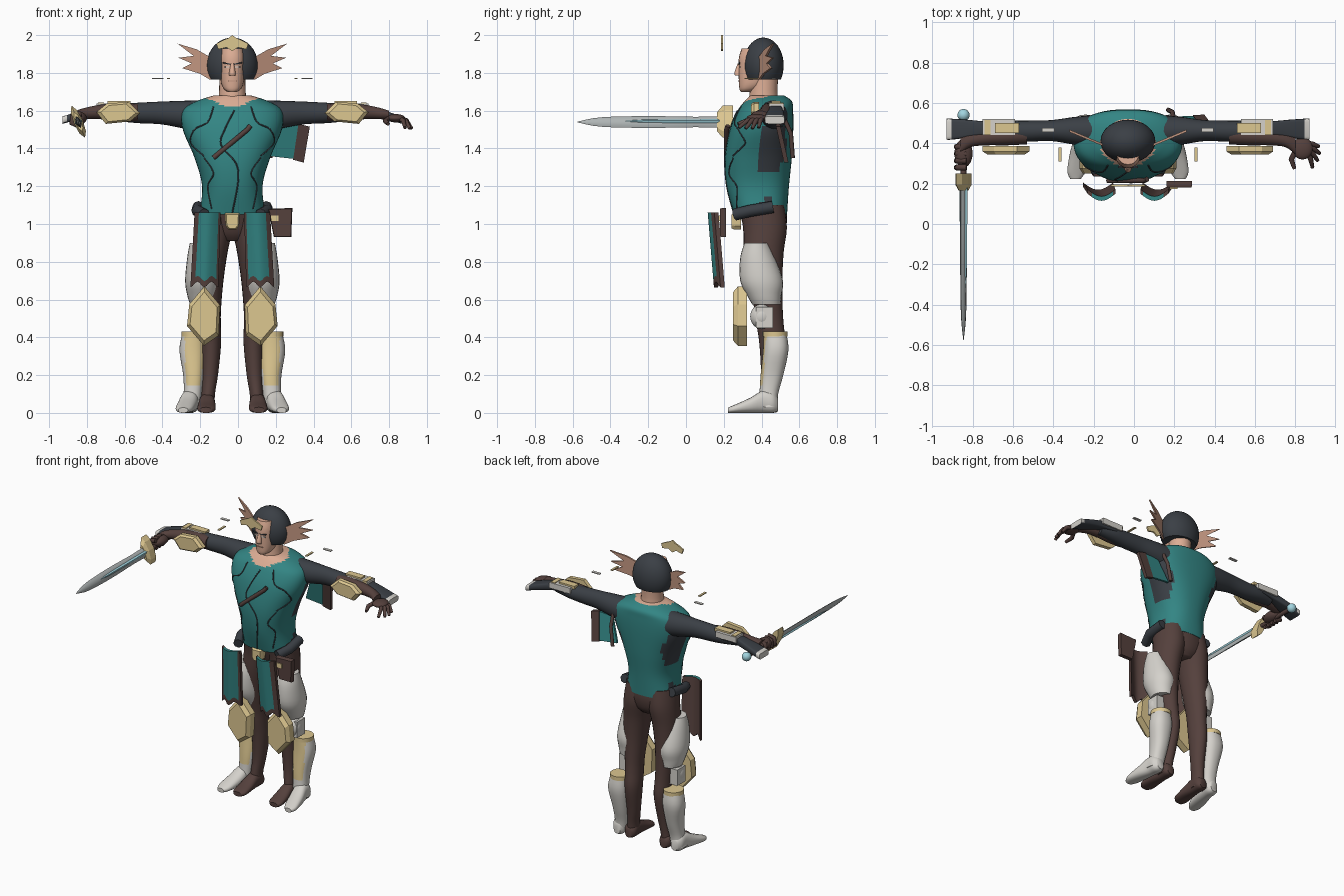
import bpy, bmesh, math
from mathutils import Vector

if "Cube" in bpy.data.objects:
    bpy.data.objects.remove(bpy.data.objects["Cube"])

CX = -0.03  # symmetry plane of the figure

def mat(name, *c):
    m = bpy.data.materials.new(name)
    m.diffuse_color = (*c, 1)
    m.use_nodes = True
    m.node_tree.nodes["Principled BSDF"].inputs["Base Color"].default_value = m.diffuse_color
    return m

TEAL = mat("teal cloth", .033, .235, .23)
BROWN = mat("brown leather", .09, .052, .046)
DARK = mat("charcoal", .043, .05, .06)
GOLD = mat("pale gold", .72, .57, .28)
WHITE = mat("white armour", .66, .64, .60)
SKIN = mat("skin", .72, .42, .30)
WING = mat("wing tan", .55, .31, .22)
CYAN = mat("ice blue", .36, .66, .74)
STEEL = mat("steel", .43, .46, .46)

def finish(name, bm, mats, smooth=None, rule=None):
    bmesh.ops.recalc_face_normals(bm, faces=bm.faces[:])
    if rule:
        for f in bm.faces:
            c = f.calc_center_median()
            f.material_index = rule(Vector((c.x - CX, c.y, c.z)), f.normal)
    me = bpy.data.meshes.new(name)
    bm.to_mesh(me)
    bm.free()
    for m in (mats if isinstance(mats, tuple) else (mats,)):
        me.materials.append(m)
    ob = bpy.data.objects.new(name, me)
    bpy.context.collection.objects.link(ob)
    if smooth:
        bpy.ops.object.select_all(action='DESELECT')
        ob.select_set(True)
        bpy.context.view_layer.objects.active = ob
        bpy.ops.object.shade_smooth_by_angle(angle=math.radians(smooth))
    return ob

def spline(rows, steps):
    out = []
    for i in range(len(rows) - 1):
        p0, p1, p2, p3 = (rows[max(0, min(len(rows) - 1, i + k))] for k in (-1, 0, 1, 2))
        for j in range(steps):
            t = j / steps
            out.append([.5 * (2*b + (c - a)*t + (2*a - 5*b + 4*c - d)*t*t + (3*b - a - 3*c + d)*t**3)
                        for a, b, c, d in zip(p0, p1, p2, p3)])
    return out + [list(rows[-1])]

# rows: (position along axis, two centre coordinates, two radii)
def loft(name, rows, mats, axis='z', s=1, n=24, e=2.0, steps=4, rule=None):
    bm = bmesh.new()
    rings = []
    for t, cu, cv, ru, rv in spline(rows, steps):
        ring = []
        for k in range(n):
            a = 2 * math.pi * k / n
            u, v = math.cos(a), math.sin(a)
            u = cu + ru * math.copysign(abs(u) ** (2 / e), u)
            v = cv + rv * math.copysign(abs(v) ** (2 / e), v)
            x, y, z = {'z': (u, v, t), 'x': (t, u, v), 'y': (u, t, v)}[axis]
            ring.append(bm.verts.new((CX + s * x, y, z)))
        rings.append(ring)
    for a, b in zip(rings, rings[1:]):
        for k in range(n):
            bm.faces.new((a[k], a[k-1], b[k-1], b[k]))
    bm.faces.new(rings[0])
    bm.faces.new(rings[-1])
    return finish(name, bm, mats, 50, rule)

# flat outline in x-z, extruded in y, with an optional shrunk front and a y slant
def prism(name, pts, y0, y1, mats, s=1, taper=1, slant=0, lean=0, rule=None):
    bm = bmesh.new()
    mx = sum(p[0] for p in pts) / len(pts)
    mz = sum(p[1] for p in pts) / len(pts)
    layers = [(y0, taper), (y1, 1)]
    if taper < 1:
        layers = [(y0, taper), (y0 + .35 * (y1 - y0), 1), (y1, 1)]
    R = [[bm.verts.new((CX + s * (mx + (x - mx)*k), y + slant*(x - mx) + lean*(z - mz), mz + (z - mz)*k))
          for x, z in pts] for y, k in layers]
    for a, b in zip(R, R[1:]):
        for k in range(len(pts)):
            bm.faces.new((a[k], a[k-1], b[k-1], b[k]))
    bm.faces.new(R[0])
    bm.faces.new(R[-1])
    return finish(name, bm, mats, rule=rule)

def box(name, x0, x1, y0, y1, z0, z1, m, s=1):
    return prism(name, [(x0, z0), (x1, z0), (x1, z1), (x0, z1)], y0, y1, m, s)

def tube(name, pts, r, m, s=1):
    cu = bpy.data.curves.new(name, 'CURVE')
    cu.dimensions, cu.bevel_depth, cu.bevel_resolution, cu.use_fill_caps = '3D', r, 2, True
    sp = cu.splines.new('POLY')
    sp.points.add(len(pts) - 1)
    for p, q in zip(sp.points, pts):
        p.co = (CX + s * q[0], q[1], q[2], 1)
        p.radius = q[3] if len(q) > 3 else 1
    cu.materials.append(m)
    ob = bpy.data.objects.new(name, cu)
    bpy.context.collection.objects.link(ob)
    return ob

def ball(name, x, y, z, rx, ry, rz, m, s=1, cut=None):
    bm = bmesh.new()
    bmesh.ops.create_uvsphere(bm, u_segments=32, v_segments=20, radius=1)
    for v in bm.verts:
        v.co = (CX + s * (x + v.co.x*rx), y + v.co.y*ry, z + v.co.z*rz)
    if cut:
        bmesh.ops.bisect_plane(bm, geom=bm.verts[:] + bm.edges[:] + bm.faces[:],
                               plane_co=(0, 0, cut), plane_no=(0, 0, -1), clear_outer=True)
        bmesh.ops.holes_fill(bm, edges=[e for e in bm.edges if e.is_boundary], sides=0)
    return finish(name, bm, m, 50)

# Tunic with open neckline and dark side panels
def tunic_rule(c, n):
    d = abs(c.x)
    if c.z > 1.61 + .4 * d and c.y < .44 and d < .13: return 1
    if d > .15 and c.y > .39 and 1.28 < c.z < 1.52 and c.y < .53: return 2
    if d > .1 and c.z < 1.17 - 2 * abs(c.y - .43): return 2
    return 0
torso = loft("tunic", [(1.05, 0, .395, .175, .14), (1.2, 0, .38, .16, .165), (1.35, 0, .383, .2, .177),
    (1.5, 0, .4, .262, .168), (1.6, 0, .42, .262, .147), (1.65, 0, .435, .19, .125),
    (1.68, 0, .43, .1, .09)], (TEAL, SKIN, DARK), n=48, e=2.4, steps=6, rule=tunic_rule)

# Seams laid on the tunic front
bpy.context.view_layer.update()
def seam(name, pts, s=1):
    out = []
    for x, z in spline(pts, 6):
        hit, p, _, _ = torso.ray_cast(Vector((CX + s*x, -1, z)), Vector((0, 1, 0)))
        if hit: out.append((x, p.y, z))
    tube(name, out, .004, DARK, s)
seam("centre_seam", [(.01, 1.6), (-.04, 1.5), (-.06, 1.42), (.02, 1.32), (.03, 1.22), (0, 1.06)])
for s in (-1, 1):
    seam("chest_seam", [(.1, 1.62), (.13, 1.54), (.2, 1.5), (.22, 1.43), (.15, 1.36)], s)
    seam("waist_seam", [(.15, 1.35), (.1, 1.27), (.13, 1.2), (.11, 1.08)], s)
tube("chest_strap", [(-.1, .215, 1.35), (.08, .215, 1.5), (.095, .222, 1.52)], .013, BROWN)

# Head
loft("neck", [(1.58, 0, .42, .09, .09), (1.68, 0, .41, .072, .075), (1.8, 0, .42, .068, .07)], SKIN)
loft("face", [(1.7, 0, .32, .025, .03), (1.715, 0, .335, .045, .052), (1.75, 0, .36, .06, .08),
    (1.82, 0, .38, .068, .102), (1.88, 0, .385, .07, .105), (1.93, 0, .385, .06, .09)], SKIN, e=2.3)
loft("nose", [(1.785, 0, .275, .018, .015), (1.8, 0, .275, .017, .02), (1.85, 0, .285, .009, .012)], SKIN, n=10)
box("mouth", -.024, .024, .276, .284, 1.755, 1.759, WING)
for s in (-1, 1):
    box("eye", .015, .042, .28, .288, 1.828, 1.835, WHITE, s)
    prism("brow", [(.01, 1.842), (.05, 1.85), (.05, 1.857), (.01, 1.849)], .277, .287, DARK, s)
ball("helmet", 0, .41, 1.84, .136, .107, .147, DARK, cut=1.765)
prism("tiara", [(-.085, 1.955), (-.075, 1.925), (-.03, 1.935), (0, 1.915), (.03, 1.935), (.075, 1.925),
    (.085, 1.955), (.045, 1.975), (.02, 1.985), (0, 2.0), (-.02, 1.985), (-.045, 1.975)], .185, .196, GOLD)

for s in (-1, 1):
    # Helmet wing
    prism("wing", [(.09, 1.77), (.12, 1.765), (.17, 1.795), (.265, 1.825), (.215, 1.85), (.285, 1.88),
        (.205, 1.89), (.29, 1.955), (.19, 1.925), (.12, 1.885), (.09, 1.87)], .412, .424, WING, s, slant=.42)
    # Sleeve, glove and forearm armour
    loft("sleeve", [(.17, .46, 1.57, .08, .085), (.27, .462, 1.58, .068, .072), (.38, .463, 1.588, .052, .06),
        (.5, .46, 1.588, .052, .054), (.6, .46, 1.59, .05, .046), (.7, .455, 1.59, .035, .035)], DARK, 'x', s)
    loft("forearm", [(.5, .44, 1.59, .045, .045), (.6, .435, 1.593, .045, .047), (.7, .428, 1.593, .038, .038),
        (.78, .415, 1.585, .034, .03), (.83, .39, 1.575, .045, .024)], BROWN, 'x', s)
    loft("wrist_guard", [(.6, .475, 1.61, .04, .025), (.7, .475, 1.605, .034, .025), (.8, .472, 1.58, .045, .022),
        (.875, .47, 1.557, .052, .02), (.9, .47, 1.55, .052, .02)], (DARK, WHITE), 'x', s, 16, 5,
        rule=lambda c, n: int(abs(c.x) > .876 and n.z > -.2))
    box("forearm_panel", .56, .72, .44, .52, 1.6, 1.639, WHITE, s)
    box("forearm_clasp", .54, .66, .452, .5, 1.63, 1.65, GOLD, s)
    box("forearm_clasp_tip", .68, .71, .44, .515, 1.615, 1.644, GOLD, s)
    prism("elbow_plate", [(.72, 1.592), (.665, 1.637), (.55, 1.647), (.488, 1.587), (.54, 1.543), (.67, 1.53)],
        .345, .386, GOLD, s, taper=.8)
    # Legs
    loft("leg", [(1.1, .085, .4, .09, .12), (.98, .093, .418, .094, .116), (.85, .11, .412, .085, .105),
        (.7, .12, .42, .073, .09), (.55, .118, .437, .058, .075), (.47, .115, .445, .054, .072),
        (.36, .112, .457, .052, .068), (.2, .118, .447, .042, .05), (.1, .128, .435, .036, .048),
        (.02, .135, .43, .042, .05)], BROWN, s=s)
    loft("foot", [(.235, .14, .015, .03, .015), (.26, .138, .02, .047, .02), (.32, .136, .032, .048, .03),
        (.4, .134, .05, .042, .05), (.46, .134, .045, .042, .045), (.485, .134, .035, .025, .03)],
        BROWN, 'y', s, e=2.4)
    loft("thigh_guard", [(.9, .15, .375, .075, .065), (.82, .156, .38, .083, .093), (.7, .16, .4, .09, .113),
        (.62, .158, .415, .08, .09), (.575, .158, .425, .066, .075)], WHITE, s=s)
    ball("knee_guard", .18, .4, .51, .05, .06, .065, WHITE, s)
    box("knee_strap", .14, .225, .37, .46, .45, .56, WHITE, s)
    loft("boot", [(.42, .205, .472, .06, .06), (.33, .21, .475, .07, .067), (.2, .205, .455, .055, .06),
        (.1, .21, .438, .048, .05), (.03, .222, .43, .05, .055)], (WHITE, GOLD), s=s, n=32, e=2.3,
        rule=lambda c, n: int(n.y < -.6 and .14 < c.z < .41 and abs(c.x) < .25))
    loft("boot_cuff", [(.405, .205, .472, .065, .066), (.432, .205, .472, .065, .066)], GOLD, s=s, steps=1)
    loft("boot_foot", [(.222, .26, .014, .025, .014), (.26, .255, .022, .045, .022), (.34, .24, .04, .05, .04),
        (.41, .226, .06, .047, .06), (.46, .222, .055, .045, .055), (.487, .22, .045, .025, .035)],
        WHITE, 'y', s, e=2.4)
    prism("knee_plate", [(.148, .67), (.228, .575), (.24, .46), (.15, .355), (.072, .41), (.065, .57)],
        .25, .322, GOLD, s, taper=.82)

    # Curved hip panel with a leather border
    bm = bmesh.new()
    N, M = 12, 12
    grid = []
    for j in range(M + 1):
        v = j / M
        x0, x1 = .062 + .012 * v, .2 + .022 * v
        row = []
        for i in range(N + 1):
            u = i / N
            y = .15 + .033 * v - .035 * math.sin(math.pi * u)
            z = 1.06 - v * (.38 + .015 * math.cos(4 * math.pi * u))
            row.append(bm.verts.new((CX + s * (x0 + (x1 - x0) * u), y, z)))
        grid.append(row)
    for j in range(M):
        for i in range(N):
            f = bm.faces.new((grid[j][i], grid[j][i+1], grid[j+1][i+1], grid[j+1][i]))
            f.material_index = int(i in (0, N - 1, N - 2) or j == M - 1)
    back = bmesh.ops.extrude_face_region(bm, geom=bm.faces[:], use_keep_orig=True)
    for g in back['geom']:
        if isinstance(g, bmesh.types.BMVert): g.co.y += .022
        if isinstance(g, bmesh.types.BMFace): g.material_index = 1
    finish("hip_panel", bm, (TEAL, BROWN), 40)

    # Belt side, loose shoulder trims
    tube("belt", [(.15, .26, 1.05), (.185, .34, 1.07), (.18, .46, 1.09)], .032, DARK, s)
    box("loose_trim", .33, .345, .31, .38, 1.768, 1.774, GOLD, s)
    box("loose_chip", .365, .425, .455, .475, 1.768, 1.774, WHITE, s)

# Pelvis, buckle, pouch
loft("pelvis", [(1.1, 0, .4, .17, .13), (1.02, 0, .415, .175, .12), (.95, 0, .42, .14, .1),
    (.91, 0, .42, .07, .07)], BROWN)
prism("buckle", [(-.04, 1.06), (.04, 1.06), (.036, .99), (.02, .97), (-.02, .97), (-.036, .99)],
    .24, .29, GOLD, taper=.8)
prism("pouch", [(.19, 1.08), (.318, 1.085), (.312, .93), (.22, .93)], .18, .213, BROWN, taper=.94)
box("pouch_clasp", .205, .245, .173, .19, 1.015, 1.045, GOLD)

# Side cape with leather edge
prism("side_cape", [(.25, 1.52), (.355, 1.525), (.325, 1.345), (.19, 1.36)], .5, .515, TEAL, lean=-.22)
prism("cape_edge", [(.35, 1.53), (.41, 1.515), (.378, 1.325), (.322, 1.34)], .496, .52, BROWN, lean=-.22)
tube("cape_strap", [(.23, .5, 1.6), (.22, .555, 1.48), (.2, .565, 1.35)], .012, BROWN)

# Open hand
ball("palm", .865, .375, 1.56, .05, .055, .022, BROWN)
for x, y, z in ((.945, .385, 1.51), (.95, .35, 1.505), (.94, .315, 1.505), (.915, .28, 1.51)):
    a, b = (.875, .28 + .32 * y, 1.56), (x, y, z)
    tube("finger", [a, ((a[0] + x)/2 + .01, (a[1] + y)/2, 1.548), (*b, .7)], .013, BROWN)
tube("thumb", [(.83, .36, 1.56), (.81, .32, 1.545), (.825, .275, 1.53, .7)], .014, BROWN)

# Gripping hand
ball("fist", -.815, .35, 1.56, .045, .07, .035, BROWN)
for k in range(4):
    y = .28 + .034 * k
    tube("gripping_finger", [(-.8, y, 1.585), (-.845, y, 1.575), (-.85, y, 1.535), (-.81, y, 1.515, .8)], .015, BROWN)

# Sword, rolled about its length
SX, SZ = -.815, 1.54
def rolled(ob):
    for v in ob.data.vertices:
        dx, dz = v.co.x - CX - SX, v.co.z - SZ
        c, n = math.cos(.4), math.sin(.4)
        v.co.x, v.co.z = CX + SX + dx*c - dz*n, SZ + dx*n + dz*c
rolled(loft("blade", [(.2, SX, SZ, .016, .034), (.05, SX, SZ, .015, .03), (-.2, SX, SZ, .014, .034),
    (-.45, SX, SZ, .011, .027), (-.575, SX, SZ, .001, .002)], STEEL, 'y', n=8, e=1.5))
rolled(loft("blade_core", [(.2, SX, SZ, .021, .014), (-.2, SX, SZ, .018, .012), (-.47, SX, SZ, .006, .003)],
    CYAN, 'y', n=8))
rolled(prism("guard", [(SX - .025, SZ), (SX - .018, SZ + .06), (SX, SZ + .095), (SX + .018, SZ + .06), (SX + .025, SZ),
    (SX + .018, SZ - .06), (SX, SZ - .09), (SX - .018, SZ - .06)], .165, .25, GOLD, taper=.6))
tube("grip", [(SX, .22, SZ), (SX, .52, SZ)], .014, BROWN)
ball("pommel", SX, .54, SZ, .03, .03, .03, CYAN)
